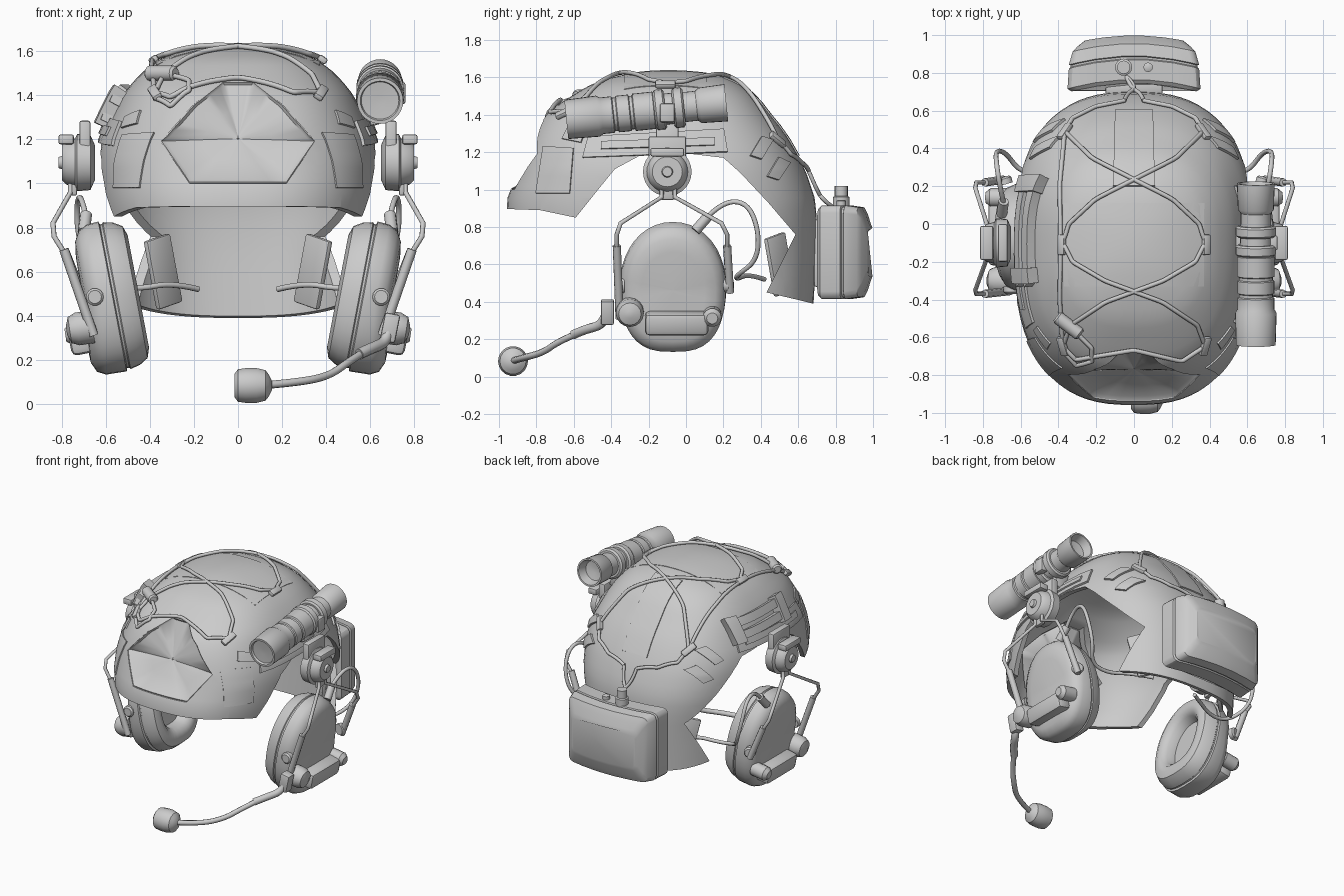
import bpy, bmesh, math
from mathutils import Vector, Matrix

if "Cube" in bpy.data.objects:
    bpy.data.objects.remove(bpy.data.objects["Cube"])

GREY = bpy.data.materials.new("matte_grey")
GREY.diffuse_color = (0.6, 0.6, 0.6, 1)
GREY.use_nodes = True
GREY.node_tree.nodes["Principled BSDF"].inputs["Base Color"].default_value = GREY.diffuse_color
C, N, TOP = -0.1, 2.6, 1.635
# dome sections: height, front y, back y, half width
DOME = [(1.635, C, C, 0), (1.61, -.35, .18, .21), (1.56, -.51, .29, .36), (1.5, -.61, .37, .44),
        (1.4, -.76, .45, .525), (1.3, -.825, .53, .575), (1.2, -.865, .59, .62), (1.1, -.9, .64, .642),
        (.95, -.957, .69, .637), (.85, -.96, .7, .625), (.7, -.96, .7, .595), (.34, -.96, .68, .585)]


def section(z):
    k = math.sqrt(max(TOP - z, 0))
    for a, b in zip(DOME, DOME[1:]):
        ka, kb = math.sqrt(TOP - a[0]), math.sqrt(TOP - b[0])
        if k <= kb:
            break
    t = min((k - ka) / (kb - ka), 1)
    f, r, w = (a[i] + (b[i] - a[i]) * t for i in (1, 2, 3))
    return C - f + 1e-5, r - C + 1e-5, w + 1e-5


def field(p):
    f, r, w = section(p[2])
    return abs(p[0] / w) ** N + abs((p[1] - C) / (f if p[1] < C else r)) ** N


def lift(p, off):
    p, e = Vector(p), 1e-3
    g = [field(p + d) - field(p - d) for d in (Vector((e, 0, 0)), Vector((0, e, 0)), Vector((0, 0, e)))]
    return p + Vector(g).normalized() * off


def on_side(y, z, off=0, s=1):
    f, r, w = section(z)
    q = abs((y - C) / (f if y < C else r)) ** N
    p = lift((w * max(1 - q, .001) ** (1 / N), y, z), off)
    return Vector((p.x * s, p.y, p.z))


def on_top(x, y, off=0):
    lo, hi = .4, TOP - 1e-4
    for _ in range(30):
        m = (lo + hi) / 2
        lo, hi = (m, hi) if field((x, y, m)) < 1 else (lo, m)
    return lift((x, y, lo), off)


def front_y(x, z):
    f, r, w = section(z)
    return C - f * max(1 - abs(x / w) ** N, 0) ** (1 / N)


def finish(ob, angle=35, closed=True):
    bpy.ops.object.select_all(action='DESELECT')
    bpy.context.view_layer.objects.active = ob
    ob.select_set(True)
    bpy.ops.object.convert(target='MESH')
    ob = bpy.context.object
    if closed:
        bm = bmesh.new()
        bm.from_mesh(ob.data)
        bmesh.ops.recalc_face_normals(bm, faces=bm.faces)
        bm.to_mesh(ob.data)
        bm.free()
    ob.data.materials.clear()
    ob.data.materials.append(GREY)
    bpy.ops.object.shade_smooth_by_angle(angle=math.radians(angle))
    return ob


def mesh(name, verts, faces):
    me = bpy.data.meshes.new(name)
    me.from_pydata([tuple(v) for v in verts], [], faces)
    ob = bpy.data.objects.new(name, me)
    bpy.context.collection.objects.link(ob)
    return ob


def rings(name, loops, caps=True):
    n = len(loops[0])
    fs = [(i * n + j, i * n + (j + 1) % n, (i + 1) * n + (j + 1) % n, (i + 1) * n + j)
          for i in range(len(loops) - 1) for j in range(n)]
    if caps:
        fs += [tuple(range(n))[::-1], tuple(range((len(loops) - 1) * n, len(loops) * n))]
    return mesh(name, [v for l in loops for v in l], fs)


def lathe(name, at, axis, prof, segs=24):
    q = Vector(axis).to_track_quat('Z', 'Y')
    ang = [2 * math.pi * j / segs for j in range(segs)]
    return finish(rings(name, [[Vector(at) + q @ Vector((r * math.cos(a), r * math.sin(a), h))
                                for a in ang] for h, r in prof]))


def tube(name, pts, r, smooth=True):
    cu = bpy.data.curves.new(name, 'CURVE')
    cu.dimensions, cu.bevel_depth, cu.bevel_resolution, cu.use_fill_caps = '3D', r, 2, True
    sp = cu.splines.new('NURBS' if smooth else 'POLY')
    sp.points.add(len(pts) - 1)
    for p, co in zip(sp.points, pts):
        p.co = (*co, 1)
    if smooth:
        sp.order_u, sp.use_endpoint_u, sp.resolution_u = 3, True, 5
    ob = bpy.data.objects.new(name, cu)
    bpy.context.collection.objects.link(ob)
    return finish(ob, 50)


def box(name, at, size, rot=(0, 0, 0), bevel=.01, basis=None):
    bpy.ops.mesh.primitive_cube_add(size=1, location=at, rotation=rot)
    ob = bpy.context.object
    ob.name, ob.scale = name, size
    if basis:
        ob.rotation_euler = basis.to_euler()
    bpy.ops.object.transform_apply(location=False, rotation=False)
    m = ob.modifiers.new("bevel", 'BEVEL')
    m.width, m.segments = bevel, 2
    return finish(ob)


def patch(name, quad, place, th=.008, n=8):
    vs = []
    for i in range(n + 1):
        for j in range(n + 1):
            u, v = i / n, j / n
            p = [(quad[0][k] * (1 - u) + quad[1][k] * u) * (1 - v) + (quad[3][k] * (1 - u) + quad[2][k] * u) * v
                 for k in (0, 1)]
            vs.append(place(p[0], p[1], th / 2))
    w = n + 1
    ob = mesh(name, vs, [(i * w + j, i * w + j + 1, i * w + w + j + 1, i * w + w + j)
                         for i in range(n) for j in range(n)])
    m = ob.modifiers.new("thick", 'SOLIDIFY')
    m.thickness, m.offset = th, 0
    return finish(ob)


def cut(ob, loops):
    cutter = finish(rings("cutter", loops))
    cutter.hide_render = True
    m = ob.modifiers.new("cut", 'BOOLEAN')
    m.object, m.solver = cutter, 'EXACT'
    ob = finish(ob)
    bpy.data.objects.remove(cutter)
    return ob


# helmet shell: dome thickened inward, then cut to the rim line and front opening
loops = []
for i in range(29):
    z = TOP - 1.295 * (1 - i / 29) ** 2
    f, r, w = section(z)
    loops.append([])
    for j in range(72):
        a = 2 * math.pi * (j + .5) / 72
        c, s = math.cos(a), math.sin(a)
        loops[-1].append((w * math.copysign(abs(s) ** (2 / N), s),
                          C - (f if c > 0 else r) * math.copysign(abs(c) ** (2 / N), c), z))
shell = rings("helmet_shell", loops)
bm = bmesh.new()
bm.from_mesh(shell.data)
bmesh.ops.delete(bm, geom=[f for f in bm.faces if len(f.verts) > 4 and f.calc_center_median().z < .5],
                 context='FACES_ONLY')
bmesh.ops.recalc_face_normals(bm, faces=bm.faces)
if max(bm.faces, key=lambda f: f.calc_center_median().z).normal.z < 0:
    bmesh.ops.reverse_faces(bm, faces=bm.faces)
bm.to_mesh(shell.data)
bm.free()
m = shell.modifiers.new("thick", 'SOLIDIFY')
m.thickness, m.offset = .035, -1
shell = finish(shell)
RIM = [(-1.2, .905), (-.78, .89), (-.59, .85), (-.47, 1.0), (-.38, 1.11), (-.25, 1.18), (.03, 1.19), (.2, 1.17),
       (.29, 1.09), (.44, .93), (.585, .76), (.43, .45), (.6, .41), (.68, .39), (.9, .39), (.9, .2), (-1.2, .2)]
shell = cut(shell, [[(x, y, z) for y, z in RIM] for x in (-1, 1)])
HEX = [(-.35, 1.19), (-.2, 1.36), (-.07, 1.46), (.07, 1.46), (.2, 1.36), (.35, 1.19), (.22, 1.0), (-.22, 1.0)]
shell = cut(shell, [[(x, y, z) for x, z in HEX] for y in (-1.3, -.42)])

# sunken front panel
edge = [(a[0] + (b[0] - a[0]) * t / 6, a[1] + (b[1] - a[1]) * t / 6)
        for a, b in zip(HEX, HEX[1:] + HEX[:1]) for t in range(6)]
loops = [[(x * k, front_y(x, z) * k + (1 - k) * -.76 + d, 1.2 + (z - 1.2) * k) for x, z in edge]
         for k, d in ((1.01, .012), (.95, .025), (.5, .015), (.02, 0))]
ob = rings("front_recess", loops, False)
ob.modifiers.new("thick", 'SOLIDIFY').thickness = .01
finish(ob, 45)

# fabric patches and top panels
patch("top_rear_patch", [(-.11, .2), (.11, .2), (.1, .6), (-.1, .6)], on_top)
patch("top_panel", [(-.37, -.33), (.37, -.33), (.37, .11), (-.37, .11)], on_top, .004)
for s in (1, -1):
    side = lambda y, z, off, s=s: on_side(y, z, off, s)
    patch("temple_patch", [(-.8, .98), (-.62, .98), (-.6, 1.22), (-.76, 1.23)], side)
    patch("rear_slot_patch", [(.34, 1.18), (.4, 1.16), (.46, 1.26), (.4, 1.28)], side, .014)
    patch("rear_slot_patch", [(.43, 1.07), (.49, 1.05), (.55, 1.14), (.49, 1.17)], side, .014)
    patch("upper_slot_patch", [(-.66, 1.27), (-.56, 1.25), (-.54, 1.3), (-.63, 1.33)], side, .01)
    patch("side_rail", [(-.55, 1.17), (.22, 1.2), (.2, 1.32), (-.52, 1.28)], side, .014)
    patch("rail_groove_bar", [(-.45, 1.21), (.15, 1.23), (.15, 1.27), (-.45, 1.25)], side, .024)
    box("inner_pad", (s * .34, .5, .6), (.15, .03, .32), (0, s * .25, -s * .75))
# raised rail bracket on the left side
for z0, th in ((1.27, .05), (1.35, .05)):
    patch("left_rail_bracket", [(-.33, z0), (.24, z0), (.22, z0 + .05), (-.3, z0 + .05)],
          lambda y, z, off: on_side(y, z, off, -1), th)
for y in (-.27, .2):
    patch("left_bracket_clamp", [(y - .04, 1.25), (y + .04, 1.25), (y + .04, 1.41), (y - .04, 1.41)],
          lambda p, z, off: on_side(p, z, off, -1), .065)

# elastic cords draped over the dome, with clips and a toggle
def cord(name, pts, r=.012):
    out = []
    for a, b in zip(pts, pts[1:]):
        out += [on_top(a[0] + (b[0] - a[0]) * t / 5, a[1] + (b[1] - a[1]) * t / 5, .015) for t in range(5)]
    tube(name, out + [on_top(*pts[-1], .015)], r)


for s in (1, -1):
    cord("crossing_cord", [(s * .36, .48), (s * .22, .34), (-s * .2, .13), (-s * .34, .0), (-s * .37, -.1),
                           (-s * .32, -.2), (-s * .15, -.3), (s * .15, -.41), (s * .33, -.53), (s * .37, -.64)])
    cord("rear_cord", [(s * .36, .48), (s * .32, .55), (s * .2, .61), (s * .05, .64)])
    tube("pack_cord", [on_top(s * .05, .64, .015), (s * .04, .69, 1.02), (-s * .02, .725, .95), (-.04, .78, .91)], .011)
    for x, y in ((.36, .48), (.375, -.11), (.37, -.64)):
        p = on_top(s * x, y, .015)
        nrm = (on_top(s * x, y, .05) - p).normalized()
        t = Vector((0, 1, 0)).cross(nrm).normalized()
        box("cord_clip", p, (.045, .11, .03), basis=Matrix((t, nrm.cross(t), nrm)).transposed())
cord("left_cord", [(-.36, .48), (-.385, .2), (-.38, -.1), (-.385, -.4), (-.37, -.64)])
cord("front_cord", [(-.37, -.64), (-.3, -.71), (0, -.66), (.25, -.72), (.37, -.64)])
cord("toggle_cord", [(-.32, -.55), (-.22, -.65), (-.22, -.72), (-.3, -.74), (-.37, -.66)])
lathe("cord_toggle", (-.41, -.49, 1.5), (.13, -.1, 0), [(0, .025), (.01, .035), (.15, .035), (.16, .025)], 12)

# flashlight with mount
lathe("flashlight", (.645, -.64, 1.375), (0, .86, .09),
      [(.02, .02), (.015, .085), (0, .09), (0, .105), (.17, .11), (.19, .098), (.25, .098), (.255, .09), (.27, .09),
       (.275, .098), (.34, .098), (.345, .09), (.36, .09), (.365, .1), (.47, .1), (.48, .085), (.66, .08),
       (.7, .08), (.72, .095), (.86, .1), (.86, .088), (.8, .07), (.79, .02)], 28)
for d in (.47, .57):
    lathe("flashlight_ring", (.645, -.64 + d, 1.375 + .105 * d), (0, .86, .09),
          [(0, .095), (.01, .108), (.05, .108), (.06, .095)])
box("flashlight_mount", (.6, -.1, 1.33), (.09, .12, .14), (0, -.3, 0))
box("mount_screw_block", (.735, -.1, 1.41), (.05, .08, .1))

# headset: cups, arms and rail adaptors on both sides
def cup_ring(s, d, k):
    out = []
    for j in range(40):
        a = 2 * math.pi * j / 40
        c, q = math.cos(a), math.sin(a)
        e = .7 if q < 0 else .95
        y, z = .285 * k * math.copysign(abs(c) ** e, c), .34 * k * math.copysign(abs(q) ** (.85 if q < 0 else 1), q)
        d2 = d + (max(0, -z) * .12 if d > .05 else 0)
        out.append((s * (.565 + d2 * .98 + z * .19), -.07 + y, .488 + z - d2 * .19))
    return out


for s in (1, -1):
    P = lambda *v: (s * v[0], v[1], v[2])
    finish(rings("ear_cup", [cup_ring(s, d, k) for d, k in (
        (-.02, .02), (-.02, .5), (-.08, .54), (-.11, .64), (-.115, .75), (-.1, .88), (-.06, .95), (-.015, .98),
        (-.01, .96), (0, .96), (.005, 1), (.06, .99), (.1, .93), (.125, .8), (.135, .6), (.14, .02))]), 40)
    box("battery_box", P(.71, -.05, .285), (.11, .34, .12), (0, s * .2, 0), .025)
    lathe("front_knob", P(.66, -.3, .35), P(1, 0, -.15), [(0, .075), (.07, .075), (.105, .06), (.12, .02)], 16)
    lathe("rear_knob", P(.66, .14, .33), P(1, 0, -.15), [(0, .05), (.1, .05), (.125, .03)], 14)
    lathe("side_button", P(.65, -.33, .485), P(0, -1, 0), [(0, .04), (.03, .04), (.04, .03)], 14)
    lathe("arm_pivot", P(.68, .21, .49), P(.3, 1, 0), [(0, .04), (.03, .04), (.04, .03)], 14)
    for y0, y1, y2, z2, x2 in ((-.13, -.35, -.37, .31, .655), (-.06, .19, .22, .45, .69)):
        tube("arm_wire", [P(.76, y0, 1.02), P(.76, y0, .96), P(.84, y1, .82), P(.835, y2, .76), P(.785, y2, .68)],
             .012, False)
        tube("arm_sleeve", [P(.79, y2, .7), P(x2, y2 + .015, z2)], .022)
    lathe("adaptor_disc", P(.65, -.1, 1.095), P(1, 0, 0),
          [(0, .08), (.02, .125), (.08, .13), (.09, .11), (.13, .1), (.15, .08), (.15, .03), (.165, .025)], 28)
    box("adaptor_plate", P(.695, -.1, 1.2), (.05, .2, .17))
    box("adaptor_tab", P(.78, -.1, 1.2), (.07, .18, .045))
    box("adaptor_fork", P(.745, -.1, .99), (.03, .08, .09))
    # earphone cable
    tube("cable_plug", [P(.7, .05, .78), P(.69, .12, .86)], .028)
    tube("cable_loop", [P(.69, .11, .85), P(.71, .2, .94), P(.73, .33, .93), P(.73, .39, .78), P(.68, .38, .62),
                        P(.6, .27, .54), P(.45, .27, .52), P(.3, .33, .55), P(.18, .42, .52)], .013)

# boom microphone
box("boom_joint", (.69, -.42, .345), (.07, .07, .13), (0, .2, 0))
tube("boom_sleeve", [(.69, -.42, .37), (.68, -.43, .28), (.6, -.55, .25), (.55, -.6, .225)], .026)
tube("boom", [(.58, -.56, .24), (.5, -.68, .19), (.42, -.76, .13), (.3, -.87, .1), (.13, -.925, .085)], .018)
lathe("microphone", (-.015, -.925, .083), (1, 0, 0),
      [(0, .055), (.015, .075), (.05, .08), (.1, .08), (.14, .07), (.155, .05), (.17, .02)], 18)

# rear battery pack
def pack_ring(y, hw, hh):
    out = []
    for sx, sz, a0 in ((1, 1, 0), (-1, 1, 90), (-1, -1, 180), (1, -1, 270)):
        for a in (0, 30, 60, 90):
            t = math.radians(a0 + a)
            x = sx * (hw - .04) + .04 * math.cos(t)
            out.append((x, y - .4 * x * x, .665 + sz * (hh - .04) + .04 * math.sin(t)))
        if sz == 1 and sx == 1 or sz == -1 and sx == -1:  # keep the long edges curved
            out += [(sx * hw * k, y - .4 * (hw * k) ** 2, .665 + sz * hh) for k in (.6, .2, -.2, -.6)]
    return out


finish(rings("battery_pack", [pack_ring(*p) for p in (
    (.745, .33, .235), (.765, .352, .25), (.87, .345, .25), (.875, .335, .242), (.885, .335, .242), (.89, .345, .25),
    (.955, .325, .24), (.975, .3, .2), (.99, .275, .15), (.998, .26, .13))]), 30)
lathe("pack_knob", (-.055, .83, .9), (0, 0, 1), [(0, .045), (.06, .045), (.065, .035), (.12, .035)], 16)
lathe("pack_button", (.075, .83, .9), (0, 0, 1), [(0, .025), (.04, .025), (.045, .015)], 12)
box("pack_bracket", (0, .72, .66), (.3, .07, .36))
